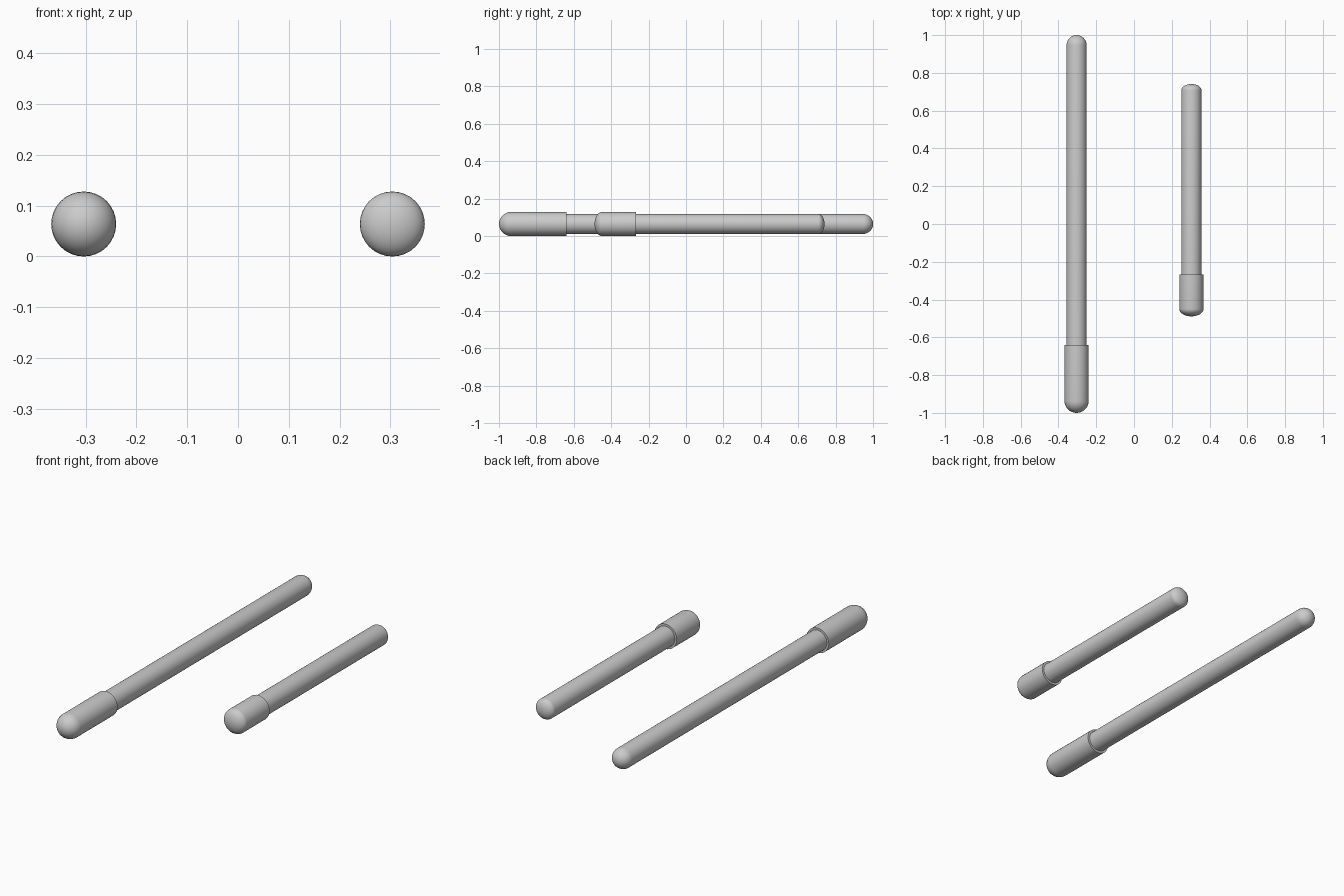
import bpy, bmesh, math
from mathutils import Vector, Matrix

if "Cube" in bpy.data.objects:
    bpy.data.objects.remove(bpy.data.objects["Cube"])

R_GRIP, R_ROD, STEP = 0.064, 0.053, -0.64


def dome_profile(radius, flat_y, tip_y, steps=8):
    """Half outline from a flat end to a rounded tip, as (radius, y) points."""
    s = 1 if tip_y > flat_y else -1
    pts = [(0, flat_y), (radius, flat_y)]
    for i in range(steps + 1):
        a = math.pi / 2 * i / steps
        pts.append((radius * math.cos(a), tip_y - s * radius * (1 - math.sin(a))))
    return pts


def turned(name, profile, x, y, length_scale):
    """Revolve the outline around a lengthwise axis."""
    bm = bmesh.new()
    verts = [bm.verts.new((max(r, 0), p, 0)) for r, p in profile]
    edges = [bm.edges.new(pair) for pair in zip(verts, verts[1:])]
    bmesh.ops.spin(bm, geom=verts + edges, cent=(0, 0, 0), axis=(0, 1, 0),
                   angle=math.tau, steps=32, use_merge=True)
    bmesh.ops.remove_doubles(bm, verts=bm.verts, dist=1e-5)
    bmesh.ops.transform(bm, matrix=Matrix.Diagonal((1, length_scale, 1, 1)), verts=bm.verts)
    bmesh.ops.translate(bm, vec=Vector((x, y, R_GRIP)), verts=bm.verts)
    bmesh.ops.recalc_face_normals(bm, faces=bm.faces)
    mesh = bpy.data.meshes.new(name)
    bm.to_mesh(mesh)
    bm.free()
    ob = bpy.data.objects.new(name, mesh)
    bpy.context.collection.objects.link(ob)
    bpy.ops.object.select_all(action='DESELECT')
    ob.select_set(True)
    bpy.context.view_layer.objects.active = ob
    bpy.ops.object.shade_smooth_by_angle(angle=math.radians(40))


# Long and short sticks: same design, the short one compressed lengthwise
for label, x, y, scale in (("long", -0.304, 0, 1), ("short", 0.304, 0.126, 0.615)):
    # Thick grip at the front, thinner rod behind it
    turned(label + "_grip", dome_profile(R_GRIP, STEP, -1), x, y, scale)
    turned(label + "_rod", dome_profile(R_ROD, STEP - 0.01, 1), x, y, scale)
